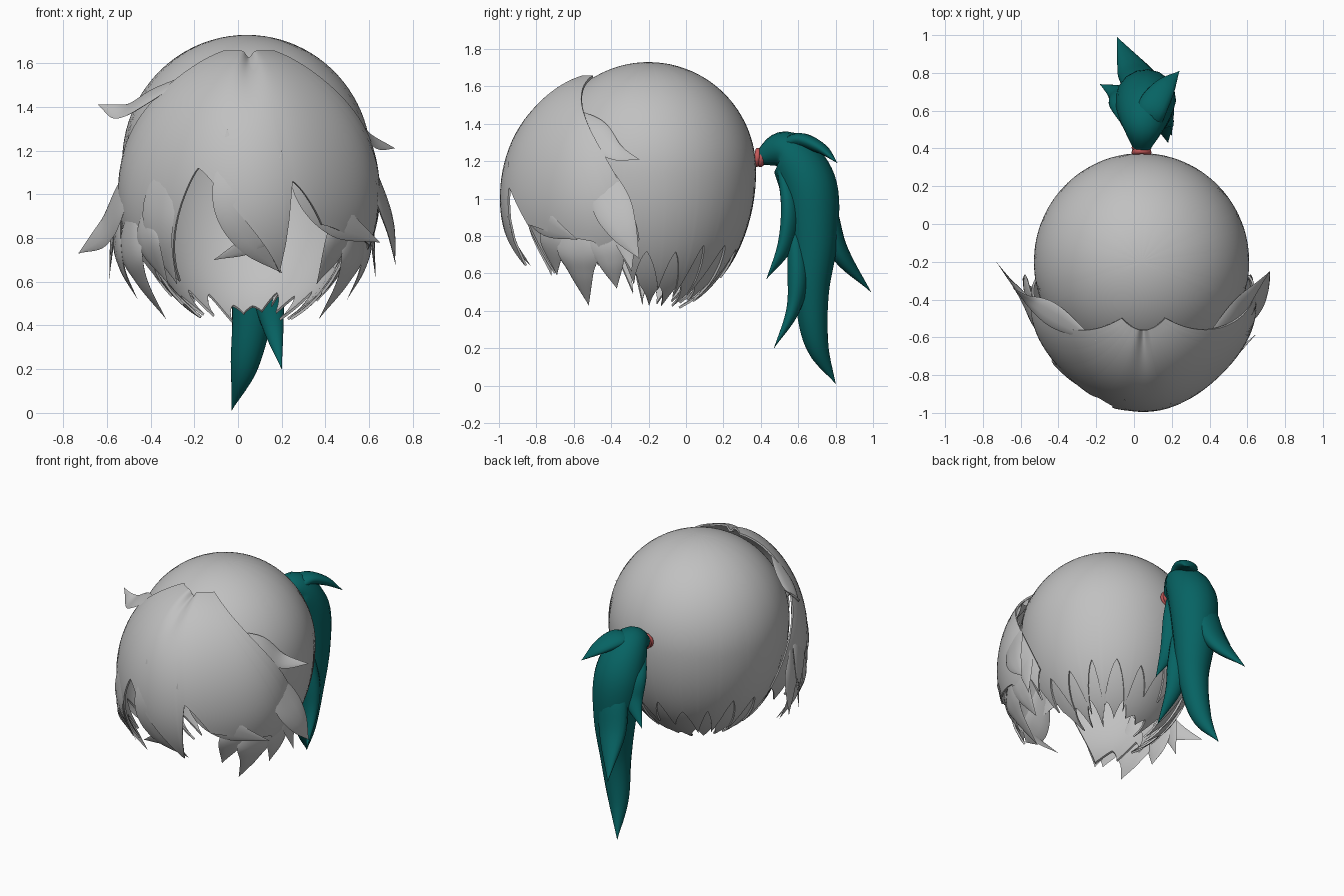
import bpy, bmesh, math, random
from mathutils import Vector

random.seed(7)
cube = bpy.data.objects.get("Cube")
if cube:
    bpy.data.objects.remove(cube)


def material(name, rgb):
    m = bpy.data.materials.new(name)
    m.use_nodes = True
    m.diffuse_color = (*rgb, 1)
    bsdf = m.node_tree.nodes["Principled BSDF"]
    bsdf.inputs["Base Color"].default_value = (*rgb, 1)
    bsdf.inputs["Roughness"].default_value = 0.7
    return m


GREY = material("hair_grey", (0.53, 0.53, 0.53))
TEAL = material("ponytail_teal", (0.002, 0.125, 0.125))
RED = material("band_red", (0.55, 0.1, 0.1))


def finish(name, bm, mat, thickness=0):
    mesh = bpy.data.meshes.new(name)
    bm.to_mesh(mesh)
    bm.free()
    obj = bpy.data.objects.new(name, mesh)
    bpy.context.collection.objects.link(obj)
    mesh.materials.append(mat)
    bpy.ops.object.select_all(action='DESELECT')
    obj.select_set(True)
    bpy.context.view_layer.objects.active = obj
    if thickness:
        mod = obj.modifiers.new("thickness", 'SOLIDIFY')
        mod.thickness = thickness
        mod.offset = -1
        bpy.ops.object.modifier_apply(modifier=mod.name)
    bpy.ops.object.shade_smooth_by_angle(angle=math.radians(45))


def shell(name, centre, radii, low, edge, start=0.0, spread=lambda z: 1.0, step=1.5,
          rows=24, dip=0, pinch=0):
    """Ellipsoid shell whose lower rim follows edge, a list of (azimuth from front, height)."""
    edge = [(a / spread(z), z) for a, z in edge]
    bm = bmesh.new()
    columns = []
    for (a0, z0), (a1, z1) in zip(edge, edge[1:]):
        n = max(3, math.ceil((a1 - a0) / step))
        for i in range(n + (a1 == edge[-1][0])):
            t = i / n
            # edges bow so that each lock ends in a narrow tip
            s = t ** 1.3 if z1 < z0 else 1 - (1 - t) ** 1.3
            columns.append((a0 + (a1 - a0) * t, z0 + (z1 - z0) * s))
    grid = []
    for a, zb in columns:
        k = zb - centre[2]
        end = math.acos(max(-1, k / (radii[2] if k > 0 else low)))
        col = []
        for j in range(rows + 1):
            th = start + (end - start) * j / rows
            c = math.cos(th)
            z = centre[2] + c * (radii[2] if c > 0 else low)
            phi = math.radians(a * spread(z))
            r = math.sin(th) * (1 - pinch * math.sin(2 * phi) ** 2)
            z -= dip * math.exp(-(a / 14) ** 2) * max(0, c) ** 3
            col.append(bm.verts.new((centre[0] + radii[0] * r * math.sin(phi),
                                     centre[1] - radii[1] * r * math.cos(phi), z)))
        grid.append(col)
    for p, q in zip(grid, grid[1:]):
        for j in range(rows):
            bm.faces.new((p[j], p[j + 1], q[j + 1], q[j]))
    bmesh.ops.remove_doubles(bm, verts=bm.verts, dist=0.0004)
    finish(name, bm, GREY, 0.012)


def spline(values, n):
    """Catmull-Rom samples through vectors."""
    v = [values[0] * 2 - values[1]] + values + [values[-1] * 2 - values[-2]]
    out = []
    for i in range(1, len(v) - 2):
        a, b, c, d = v[i - 1:i + 3]
        for k in range(n):
            t = k / n
            out.append(b + (c - a) * (t / 2) + (a * 2 - b * 5 + c * 4 - d) * (t * t / 2)
                       + (b * 3 - a - c * 3 + d) * (t ** 3 / 2))
    return out + [values[-1]]


def lock(name, points, widths, mat=GREY, flat=0.15, centre=(0.04, -0.35, 1.0), sides=10):
    """Tapered strand along points; flat is its depth relative to its width."""
    pts = spline([Vector(p) for p in points], 8)
    wid = spline([Vector((w, 0, 0)) for w in widths], 8)
    bm = bmesh.new()
    rings = []
    for i, p in enumerate(pts):
        tangent = (pts[min(i + 1, len(pts) - 1)] - pts[max(i - 1, 0)]).normalized()
        side = tangent.cross(p - Vector(centre)).normalized()
        out = side.cross(tangent)
        w = max(wid[i].x, 0.001)
        rings.append([bm.verts.new(p + side * w * math.cos(k * math.tau / sides)
                                   + out * w * flat * math.sin(k * math.tau / sides))
                      for k in range(sides)])
    for p, q in zip(rings, rings[1:]):
        for k in range(sides):
            m = (k + 1) % sides
            bm.faces.new((p[k], p[m], q[m], q[k]))
    bm.faces.new(rings[0])
    bm.faces.new(rings[-1])
    bmesh.ops.recalc_face_normals(bm, faces=bm.faces)
    finish(name, bm, mat)


# Skull cap with a jagged hem round the sides and back, and a longer layer underneath
def hem(count, first, low, high, valley):
    rim = [(0, 1.2), (first - 15, 1.2), (first - 3, 1.0), (first, 0.66)]
    w = (360 - 2 * first) / count
    for i in range(count):
        a = first + w * i
        rim += [(a + w * 0.2, valley + random.uniform(-0.05, 0.05)),
                (a + w * random.uniform(0.55, 0.85), random.uniform(low, high))]
    last = 360 - first
    return rim + [(last, 0.74), (last + 3, 1.0), (last + 15, 1.2), (360, 1.2)]


CAP = (0.04, -0.2, 1.15)
shell("hair_cap", CAP, (0.57, 0.575, 0.58), 0.78, hem(12, 66, 0.47, 0.58, 0.76),
      rows=32, step=2)
shell("hair_under_layer", CAP, (0.55, 0.555, 0.555), 0.78, hem(11, 78, 0.41, 0.46, 0.52),
      start=1.2, step=2)

# Fringe shell with its big pointed locks
fringe = [(-108, 0.78), (-100, 0.66), (-92, 0.8), (-84, 0.64), (-76, 0.76), (-66, 0.6),
          (-59, 0.72), (-47, 0.6), (-24, 1.12), (17, 0.64), (20, 1.06), (37, 0.86),
          (60, 0.8), (82, 0.77), (92, 0.64), (98, 0.78), (104, 0.66), (109, 0.78)]
shell("fringe", (0.05, -0.42, 1.0), (0.6, 0.575, 0.68), 0.62, fringe, start=0.25,
      spread=lambda z: 0.5 + 0.85 * (1.66 - z) - 0.33 * (1.66 - z) ** 2, dip=0.035, pinch=0.05)

# Overlapping strands on the fringe
lock("fringe_strand_centre", [(0.2, -0.95, 1.2), (0.17, -0.96, 0.92), (0.06, -0.93, 0.78),
                              (-0.11, -0.88, 0.7)], (0, 0.06, 0.05, 0), flat=0.12)
lock("fringe_strand_middle", [(-0.05, -0.93, 1.3), (-0.03, -0.98, 1.0), (0.06, -0.94, 0.8),
                              (0.2, -0.83, 0.64)], (0, 0.09, 0.08, 0), flat=0.1)
lock("fringe_strand_right", [(-0.26, -0.82, 1.27), (-0.35, -0.8, 1.0), (-0.36, -0.77, 0.8),
                             (-0.28, -0.72, 0.59)], (0, 0.09, 0.08, 0), flat=0.12)
lock("fringe_strand_left", [(0.24, -0.87, 1.25), (0.33, -0.85, 1.05), (0.46, -0.76, 0.88),
                            (0.65, -0.58, 0.78)], (0, 0.1, 0.08, 0), flat=0.12)

# Hanging side locks, mirrored
side_locks = [
    ([(0.52, -0.6, 1.0), (0.53, -0.58, 0.75), (0.48, -0.56, 0.6), (0.37, -0.52, 0.43)],
     (0, 0.12, 0.07, 0)),
    ([(0.57, -0.42, 1.05), (0.59, -0.42, 0.8), (0.57, -0.4, 0.66), (0.5, -0.37, 0.52)],
     (0, 0.1, 0.07, 0)),
    ([(0.58, -0.38, 1.05), (0.61, -0.34, 0.85), (0.63, -0.29, 0.61)], (0, 0.07, 0)),
    ([(0.46, -0.72, 0.98), (0.45, -0.72, 0.78), (0.36, -0.69, 0.59)], (0, 0.08, 0)),
]
for side, sign in (("left", 1), ("right", -1)):
    for i, (pts, w) in enumerate(side_locks):
        lock(f"{side}_side_lock_{i + 1}",
             [(0.02 + sign * (x - 0.02), y, z) for x, y, z in pts], w)

# Strands flicking outwards
lock("right_low_flick", [(-0.42, -0.55, 1.3), (-0.53, -0.48, 1.0), (-0.61, -0.36, 0.83),
                         (-0.73, -0.2, 0.73)], (0, 0.1, 0.07, 0))
lock("left_low_flick", [(0.52, -0.55, 1.35), (0.64, -0.42, 1.02), (0.7, -0.34, 0.84),
                        (0.72, -0.25, 0.68)], (0, 0.1, 0.08, 0))
lock("right_top_flick", [(-0.2, -0.62, 1.56), (-0.4, -0.5, 1.45), (-0.53, -0.42, 1.38),
                         (-0.64, -0.34, 1.41)], (0, 0.07, 0.05, 0))
lock("left_top_flick", [(0.34, -0.66, 1.5), (0.51, -0.51, 1.37), (0.61, -0.38, 1.25),
                        (0.72, -0.25, 1.21)], (0, 0.08, 0.05, 0))

# Hair band
for i, y in enumerate((0.38, 0.405)):
    bpy.ops.mesh.primitive_torus_add(location=(0.04, y, 1.22), rotation=(math.radians(80), 0, 0),
                                     major_radius=0.036, minor_radius=0.017,
                                     major_segments=24, minor_segments=10)
    band = bpy.context.object
    band.name = f"hair_band_{i + 1}"
    band.data.materials.append(RED)
    bpy.ops.object.shade_smooth_by_angle(angle=math.radians(45))

# Ponytail: one thick body and loose pointed strands
tail = {
    "body": ([(0.04, 0.39, 1.22), (0.05, 0.53, 1.25), (0.06, 0.65, 1.08), (0.07, 0.68, 0.8),
              (0.07, 0.67, 0.5), (0.03, 0.7, 0.22), (-0.03, 0.8, 0.01)],
             (0.04, 0.12, 0.16, 0.14, 0.1, 0.065, 0), 0.95),
    "top_strand": ([(0.06, 0.46, 1.25), (0.09, 0.6, 1.31), (0.16, 0.72, 1.27),
                    (0.24, 0.81, 1.19)], (0.05, 0.08, 0.06, 0), 0.5),
    "back_strand": ([(0.03, 0.6, 1.2), (0.04, 0.73, 0.98), (0, 0.81, 0.73),
                     (-0.09, 0.99, 0.5)], (0.06, 0.1, 0.09, 0), 0.6),
    "front_strand": ([(0.09, 0.58, 0.9), (0.13, 0.6, 0.6), (0.16, 0.57, 0.4),
                      (0.2, 0.47, 0.2)], (0.06, 0.08, 0.05, 0), 0.7),
    "inner_strand": ([(0.1, 0.52, 1.15), (0.13, 0.56, 0.95), (0.15, 0.53, 0.75),
                      (0.18, 0.43, 0.57)], (0.05, 0.08, 0.06, 0), 0.6),
    "side_strand": ([(0, 0.52, 1.22), (-0.05, 0.64, 1.1), (-0.08, 0.69, 0.95),
                     (-0.18, 0.74, 0.8)], (0.05, 0.08, 0.06, 0), 0.6),
}
for part, (pts, w, flat) in tail.items():
    lock(f"ponytail_{part}", pts, w, TEAL, flat, centre=(0.05, 0.3, 0.75), sides=16)
